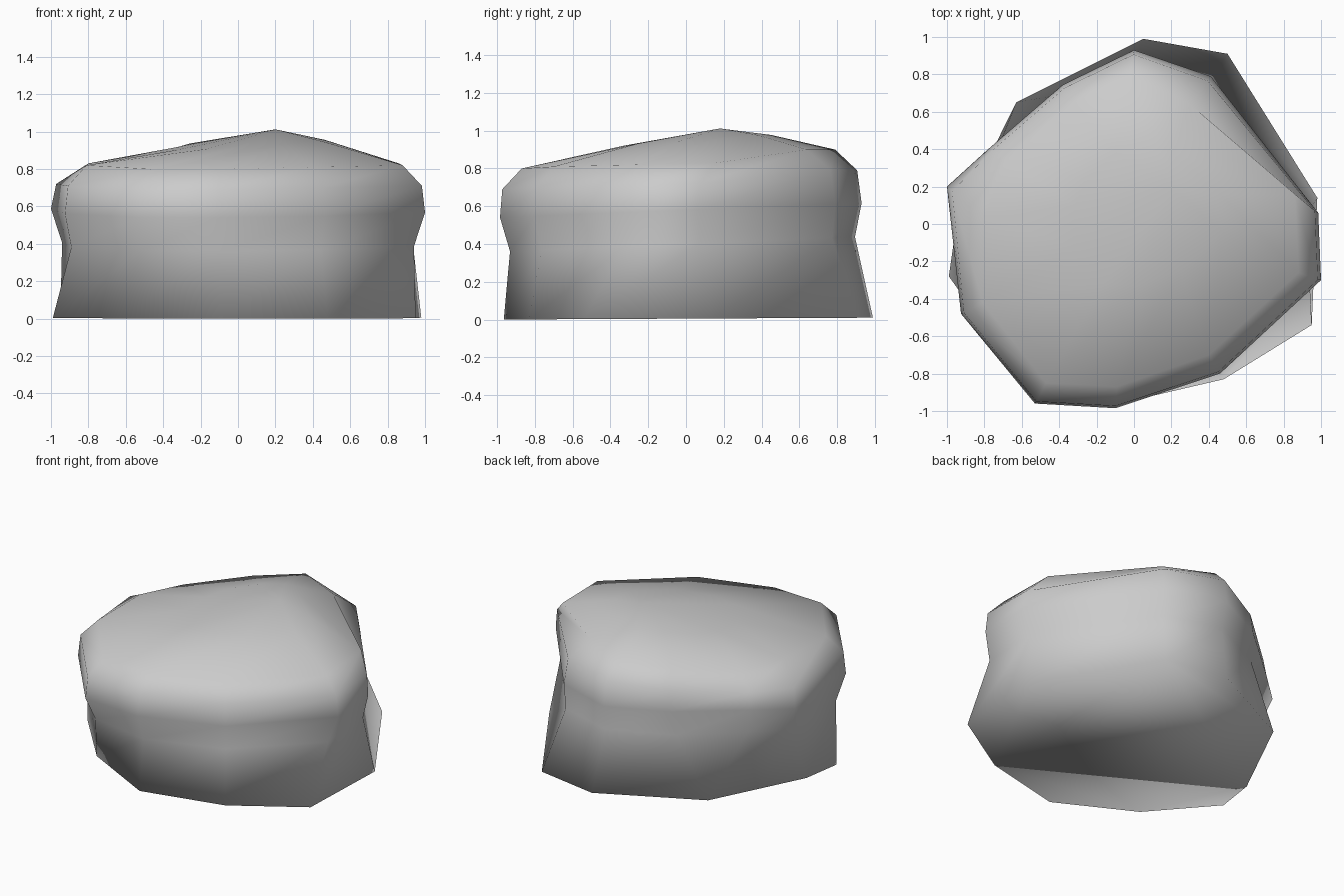
import bpy, bmesh

if "Cube" in bpy.data.objects:
    bpy.data.objects.remove(bpy.data.objects["Cube"])

# Matching corners around the rock: foot, widest and upper rim outlines
foot = [(.98, .14), (.5, .91), (.05, .99), (-.63, .65), (-.79, .325), (-.95, .0),
        (-.99, -.28), (-.63, -.69), (-.1, -.965), (.48, -.83), (.95, -.54)]
belly = [(.985, .06), (.41, .79), (0, .93), (-.38, .745), (-.78, .40), (-1.0, .2),
         (-.925, -.48), (-.53, -.96), (-.1, -.985), (.46, -.8), (1.0, -.3)]
rim = [(.86, .16, .83), (.30, .64, .90), (-.02, .79, .90), (-.33, .64, .86),
       (-.67, .34, .82), (-.80, .04, .83), (-.81, -.42, .82), (-.47, -.85, .80),
       (-.09, -.87, .80), (.40, -.70, .81), (.88, -.26, .82)]


def blend(a, b, t):
    """Outline part way (t) from outline a to outline b."""
    return [tuple(p + (q - p) * t for p, q in zip(u, v)) for u, v in zip(a, b)]


# Horizontal rings from the ground to the crown
rings = [[(x, y, .005 * (1 + y)) for x, y in foot]]
rings.append([(x * .95, y * .95, .40 + .04 * y) for x, y in blend(foot, belly, .8)])
rings.append([(x, y, .58 + .04 * y) for x, y in belly])
rings.append([(x, y - .004, r[2] - .11)
              for (x, y), r in zip(blend(belly, rim, .14), rim)])
rings.append(rim)
crown = [(.06 + .47 * x, .08 + .47 * y) for x, y, z in rim]
rings.append([(x, y, .943 + .07 * y + .06 * x - .12 * x * x) for x, y in crown])

bm = bmesh.new()
loops = [[bm.verts.new(p) for p in ring] for ring in rings]
n = len(foot)
for low, high in zip(loops, loops[1:]):
    for i in range(n):
        j = (i + 1) % n
        bm.faces.new((low[i], low[j], high[j], high[i]))

# Crown peak and flat underside
peak = bm.verts.new((.2, .18, 1.012))
for i in range(n):
    bm.faces.new((loops[-1][i], loops[-1][(i + 1) % n], peak))
bm.faces.new(loops[0][::-1])
bmesh.ops.recalc_face_normals(bm, faces=bm.faces)
for f in bm.faces:
    f.smooth = True

mesh = bpy.data.meshes.new("rock")
bm.to_mesh(mesh)
bm.free()
rock = bpy.data.objects.new("rock", mesh)
bpy.context.collection.objects.link(rock)

# Stone colour
grey = bpy.data.materials.new("stone grey")
grey.diffuse_color = (.6, .6, .6, 1)
grey.use_nodes = True
grey.node_tree.nodes["Principled BSDF"].inputs["Base Color"].default_value = grey.diffuse_color
mesh.materials.append(grey)
